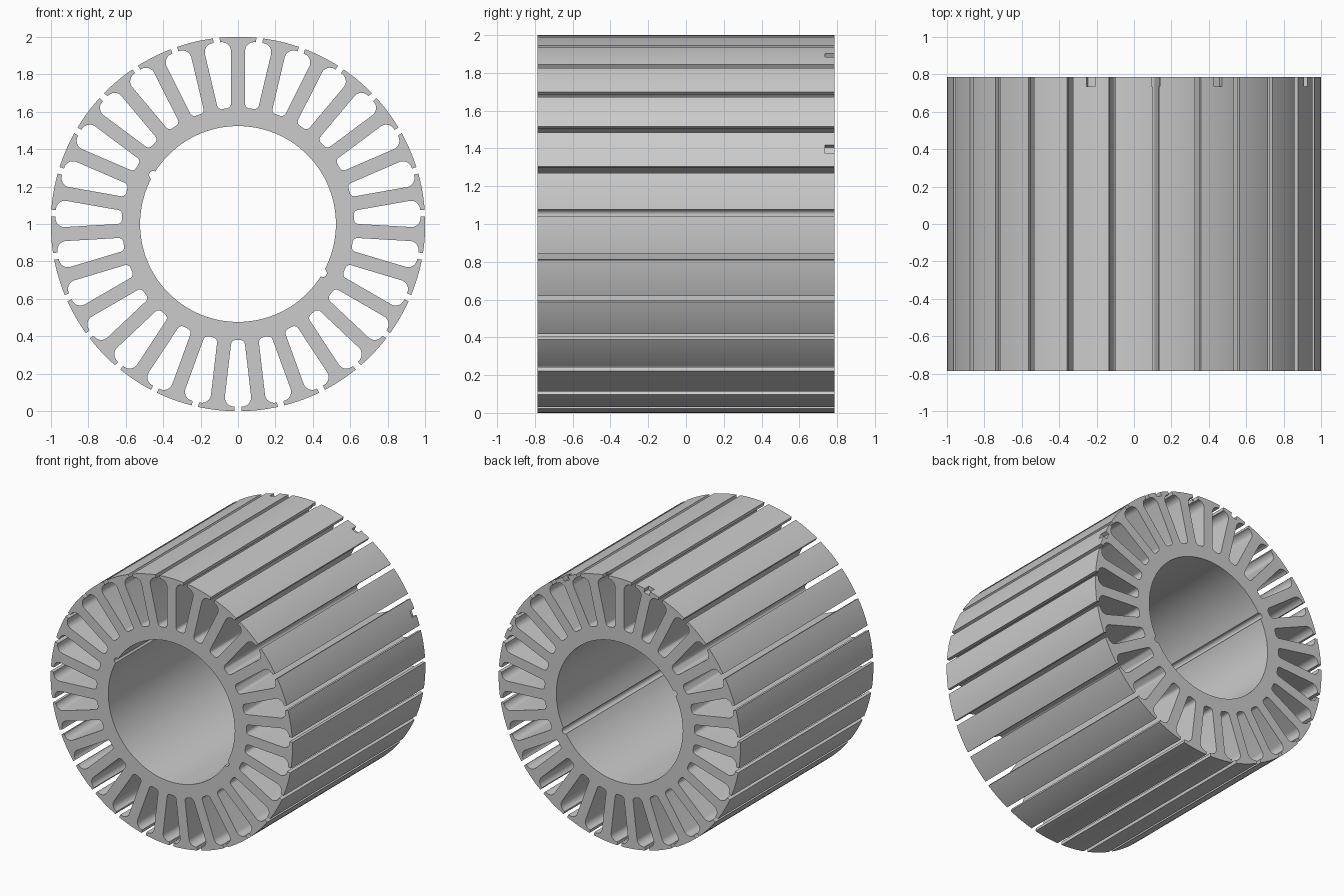
import bpy, bmesh
from math import cos, sin, radians, pi, sqrt, asin
from mathutils import Vector, Matrix

if "Cube" in bpy.data.objects:
    bpy.data.objects.remove(bpy.data.objects["Cube"])

TEETH, LENGTH = 27, 1.57
H = pi / TEETH                      # half a tooth pitch
R_BORE, R_SLOT, R_LIP = 0.523, 0.62, 0.975
HALF_STEM, HALF_GAP = 0.0375, 0.0175


def polar(r, a):
    return Vector((r * cos(a), r * sin(a)))


def fillet(prev, corner, nxt, r, n=8):
    """Points of a round of radius r at a corner."""
    d1, d2 = (prev - corner).normalized(), (nxt - corner).normalized()
    half = d1.angle(d2) / 2
    centre = corner + (d1 + d2).normalized() * (r / sin(half))
    t = r / (sin(half) / cos(half))
    a, b = corner + d1 * t - centre, corner + d2 * t - centre
    return [centre + a.lerp(b, i / n).normalized() * r for i in range(n + 1)]


def half_tooth():
    """Half of one tooth from slot floor to the middle of its outer face."""
    along, across = polar(1, H), Vector((sin(H), -cos(H)))
    a = along * R_SLOT
    b = Vector(((R_SLOT - HALF_STEM * sin(H)) / cos(H), HALF_STEM))
    c = Vector(((R_LIP - HALF_STEM * sin(H)) / cos(H), HALF_STEM))
    d = along * R_LIP + across * HALF_GAP
    e = along * sqrt(1 - HALF_GAP ** 2) + across * HALF_GAP
    edge = H - asin(HALF_GAP)
    arc = [polar(1, edge * (1 - i / 4)) for i in range(1, 5)]
    return [a] + fillet(a, b, c, 0.025) + fillet(b, c, d, 0.048) + [d, e] + arc


# Outer outline: one tooth repeated around the ring
half = half_tooth()
lower = [Vector((p.x, -p.y)) for p in half]
tooth = lower + half[-2:0:-1]
outer = []
for i in range(TEETH):
    turn = Matrix.Rotation(pi / 2 + 2 * H * i, 2)
    outer += [turn @ p for p in tooth]

# Bore outline with two opposite round keyways
bore, r_key = [], 0.022
gap = 2 * asin(r_key / 2 / R_BORE)
for start in (radians(-30), radians(150)):
    n = 64
    bore += [polar(R_BORE, start + gap + (pi - 2 * gap) * i / n) for i in range(n + 1)]
    key = start + pi
    bore += [polar(R_BORE, key) + polar(r_key, key - pi / 2 + pi * i / 10)
             for i in range(1, 10)]

# Slotted core: filled profile extruded along y
bm = bmesh.new()
edges = []
for loop in (outer, bore):
    vs = [bm.verts.new((p.x, -LENGTH / 2, p.y + 1)) for p in loop]
    edges += [bm.edges.new((vs[i - 1], vs[i])) for i in range(len(vs))]
bmesh.ops.triangle_fill(bm, edges=edges, use_beauty=True, normal=(0, -1, 0))
ext = bmesh.ops.extrude_face_region(bm, geom=bm.faces[:], use_keep_orig=True)
bmesh.ops.translate(bm, vec=(0, LENGTH, 0),
                    verts=[g for g in ext["geom"] if isinstance(g, bmesh.types.BMVert)])
bmesh.ops.recalc_face_normals(bm, faces=bm.faces[:])
mesh = bpy.data.meshes.new("slotted_core")
bm.to_mesh(mesh)
bm.free()
core = bpy.data.objects.new("slotted_core", mesh)
bpy.context.collection.objects.link(core)

# Small index notches in the rim at the back end
bm = bmesh.new()
for deg in (103.33, 83.33, 63.33, 23.33):
    m = (Matrix.Translation((0, 0, 1)) @ Matrix.Rotation(-radians(deg), 4, 'Y')
         @ Matrix.Translation((1.02, LENGTH / 2, 0)) @ Matrix.Diagonal((0.1, 0.1, 0.047, 1)))
    bmesh.ops.create_cube(bm, size=1, matrix=m)
mesh = bpy.data.meshes.new("notch_cutter")
bm.to_mesh(mesh)
bm.free()
cutter = bpy.data.objects.new("notch_cutter", mesh)
cutter.hide_render = True
bpy.context.collection.objects.link(cutter)

cut = core.modifiers.new("notches", 'BOOLEAN')
cut.operation, cut.solver, cut.object = 'DIFFERENCE', 'EXACT', cutter
bpy.context.view_layer.objects.active = core
core.select_set(True)
bpy.ops.object.modifier_apply(modifier="notches")
bpy.data.objects.remove(cutter)
bpy.ops.object.shade_smooth_by_angle(angle=radians(30))
